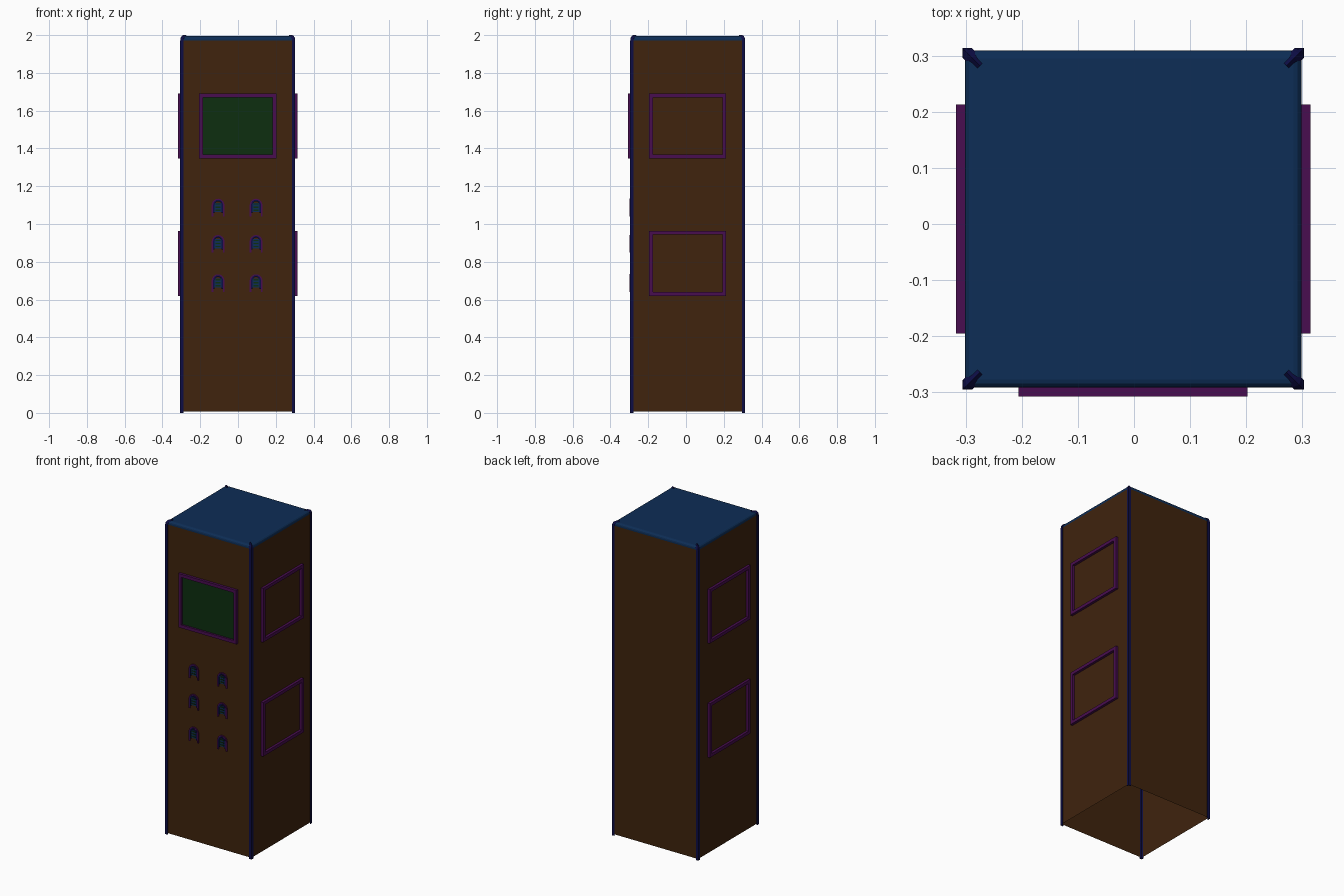
import bpy, bmesh
from math import pi, cos, sin
from mathutils import Matrix, Vector

cube = bpy.data.objects.get("Cube")
if cube:
    bpy.data.objects.remove(cube, do_unlink=True)


def material(name, rgb):
    m = bpy.data.materials.new(name)
    m.use_nodes = True
    m.diffuse_color = (*rgb, 1)
    m.node_tree.nodes["Principled BSDF"].inputs["Base Color"].default_value = (*rgb, 1)
    return m


BROWN = material("dark brown", (0.05, 0.017, 0.004))
BLUE = material("deep blue", (0.004, 0.026, 0.092))
NAVY = material("navy", (0.004, 0.004, 0.06))
PURPLE = material("purple", (0.066, 0.004, 0.08))
GREEN = material("dark green", (0.004, 0.028, 0.005))

CX, CY, HALF = -0.0015, 0.009, 0.3
ROOF_Z = 1.972


def finish(name, bm, mat, matrix=Matrix()):
    bmesh.ops.recalc_face_normals(bm, faces=bm.faces)
    me = bpy.data.meshes.new(name)
    bm.to_mesh(me)
    bm.free()
    me.materials.append(mat)
    ob = bpy.data.objects.new(name, me)
    ob.matrix_world = matrix
    bpy.context.collection.objects.link(ob)
    return ob


def box(name, mat, lo, hi, matrix=Matrix(), open_bottom=False):
    bm = bmesh.new()
    lo, hi = Vector(lo), Vector(hi)
    size = Matrix.Diagonal((*(hi - lo), 1))
    bmesh.ops.create_cube(bm, size=1, matrix=Matrix.Translation((lo + hi) / 2) @ size)
    if open_bottom:
        bm.normal_update()
        bmesh.ops.delete(bm, geom=[f for f in bm.faces if f.normal.z < -0.5], context="FACES")
    return finish(name, bm, mat, matrix)


def skin(name, mat, rings, matrix=Matrix(), wrap=False):
    """Join matching rings of points; wrap the ends round or cap them."""
    bm = bmesh.new()
    vs = [[bm.verts.new(p) for p in ring] for ring in rings]
    n = len(vs[0])
    pairs = list(zip(vs, vs[1:])) + ([(vs[-1], vs[0])] if wrap else [])
    for a, b in pairs:
        for i in range(n):
            j = (i + 1) % n
            bm.faces.new((a[i], a[j], b[j], b[i]))
    if not wrap:
        bm.faces.new(vs[0])
        bm.faces.new(vs[-1])
    return finish(name, bm, mat, matrix)


def wall(angle):
    """Frame of a wall: x along it, z up, -y pointing outward."""
    turn = Matrix.Rotation(angle, 4, "Z")
    return Matrix.Translation((CX, CY, 0)) @ turn @ Matrix.Translation((0, -HALF, 0))


def frame(name, angle, z0, z1, half=0.204, bar=0.02, depth=0.016):
    rings = []
    for inset, out in ((0, 0.002), (0, -depth), (bar, -depth), (bar, 0.002)):
        h = half - inset
        rings.append([(-h, out, z0 + inset), (h, out, z0 + inset),
                      (h, out, z1 - inset), (-h, out, z1 - inset)])
    skin(name, PURPLE, rings, wall(angle), wrap=True)


# Cabinet shell, open underneath
box("cabinet_shell", BROWN, (CX - HALF, CY - HALF, 0.008),
    (CX + HALF, CY + HALF, ROOF_Z), open_bottom=True)

# Roof slab with softened upper edge
roof = box("roof", BLUE, (CX - HALF, CY - HALF, ROOF_Z), (CX + HALF, CY + HALF, 1.994))
bm = bmesh.new()
bm.from_mesh(roof.data)
rim = [e for e in bm.edges if all(v.co.z > 1.98 for v in e.verts)]
bmesh.ops.bevel(bm, geom=rim, offset=0.014, segments=3, profile=0.5, affect="EDGES")
bm.to_mesh(roof.data)
bm.free()

# Corner trims: a chevron strip running up each corner and over the roof
path = [((0, 0), 0), ((0, ROOF_Z), 0)]
path += [((0.018 * (1 - cos(a)), ROOF_Z + 0.022 * sin(a)), a)
         for a in (pi / 6, pi / 3, pi / 2)]
path.append(((0.038, ROOF_Z + 0.022), pi / 2))
chevron = [(0, -0.006), (0.012, 0.006), (0.009, 0.009), (0, 0), (-0.009, 0.009), (-0.012, 0.006)]
for name, k in (("right_back", 1), ("left_back", 3), ("left_front", 5), ("right_front", 7)):
    a = k * pi / 4
    out = Vector((cos(a), sin(a), 0))
    side = Vector((-sin(a), cos(a), 0))
    corner = Vector((CX, CY, 0)) + out * HALF * 2 ** 0.5
    rings = []
    for (d, z), t in path:
        inward = -out * cos(t) - Vector((0, 0, sin(t)))
        base = corner - out * d + Vector((0, 0, z))
        rings.append([base + side * s + inward * n for s, n in chevron])
    skin("corner_trim_" + name, NAVY, rings)

# Raised panel frames
UPPER, LOWER = (1.347, 1.69), (0.62, 0.964)
frame("screen_frame", 0, *UPPER)
for label, angle in (("plus_x", pi / 2), ("minus_x", -pi / 2)):
    frame("upper_frame_" + label, angle, *UPPER)
    frame("lower_frame_" + label, angle, *LOWER)

# Screen
box("screen", GREEN, (-0.186, -0.004, 1.365), (0.186, 0.002, 1.672), wall(0))


# Buttons: arched surround, cap and bars
def arch(name, mat, r_out, r_in, x, z, foot, depth):
    steps = [i * pi / 8 for i in range(9)]
    line = [(cos(t), sin(t), 0) for t in steps]
    line = [(1, 0, foot)] + line + [(-1, 0, foot)]
    rings = []
    for c, s, drop in line:
        rings.append([(x + r * c, y, z + r * s - drop)
                      for r, y in ((r_out, 0.002), (r_out, -depth), (r_in, -depth), (r_in, 0.002))])
    skin(name, mat, rings, wall(0))


for row, z in enumerate((1.09, 0.898, 0.69)):
    for col, x in enumerate((-0.104, 0.097)):
        tag = f"_{row + 1}_{col + 1}"
        arch("button_surround" + tag, PURPLE, 0.034, 0.025, x, z + 0.01, 0.06, 0.007)
        arch("button_hood" + tag, NAVY, 0.026, 0.018, x, z + 0.012, 0.045, 0.009)
        box("button_cap" + tag, BLUE, (x - 0.018, -0.005, z - 0.027),
            (x + 0.018, 0.002, z + 0.022), wall(0))
        for i in range(3):
            b = z - 0.02 + i * 0.016
            box(f"button_bar{tag}_{i + 1}", GREEN, (x - 0.013, -0.008, b),
                (x + 0.013, 0, b + 0.006), wall(0))
